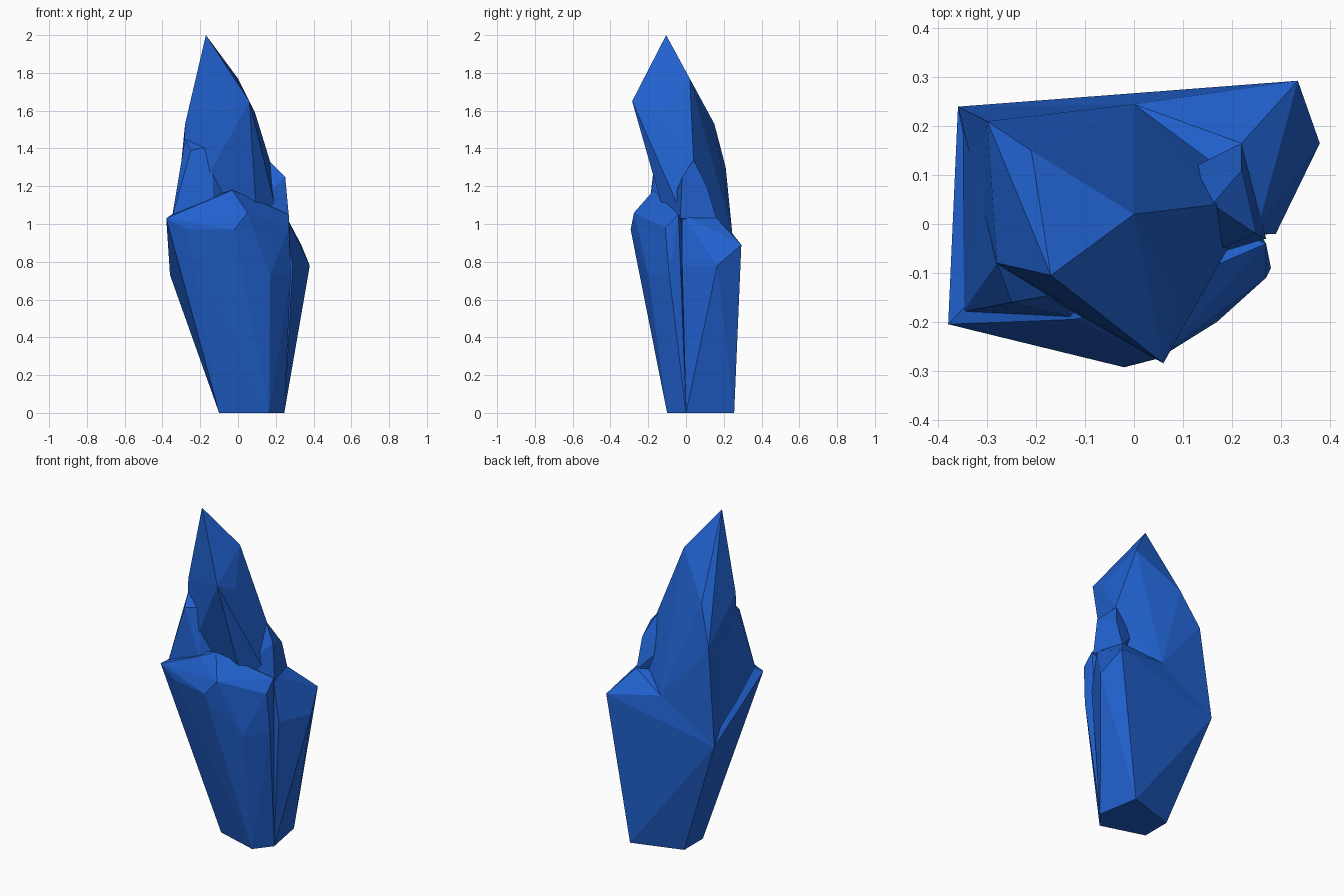
import bpy, bmesh

mat = bpy.data.materials.new("blue_crystal")
mat.diffuse_color = (0.015, 0.12, 0.62, 1)


def crystal(name, points):
    """Flat-faced convex shard spanned by its corner points."""
    bm = bmesh.new()
    for p in points:
        bm.verts.new(p)
    res = bmesh.ops.convex_hull(bm, input=bm.verts[:])
    junk = {g for g in res["geom_interior"] + res["geom_unused"]
            if isinstance(g, bmesh.types.BMVert)}
    bmesh.ops.delete(bm, geom=list(junk), context='VERTS')
    bmesh.ops.recalc_face_normals(bm, faces=bm.faces[:])
    me = bpy.data.meshes.new(name)
    bm.to_mesh(me)
    bm.free()
    me.materials.append(mat)
    ob = bpy.data.objects.new(name, me)
    bpy.context.collection.objects.link(ob)
    return ob


# Shared corners
left_shoulder = (-.36, .24, .73)
base_left_back = (-.10, .16, 0)
base_left = (-.10, -.02, 0)
base_front = (.165, -.10, 0)
base_right = (.245, 0, 0)
base_back = (.20, .255, 0)

# Tall leaning spire
crystal("main_spire", [
    (-.17, -.105, 2.0), (0, .02, 1.77), (.06, -.285, 1.65), (.09, -.155, 1.59),
    (-.28, -.08, 1.53), (-.21, .15, 1.53), (-.30, .21, 1.30), (.17, .04, 1.33),
    (.10, -.10, 1.0), (.22, 0, 1.0), (.18, .12, 1.0), (0, .245, .95),
    (-.30, -.08, 1.0), left_shoulder])

# Broad shard at the back right
crystal("back_shard", [
    left_shoulder, (.335, .293, .89), (.38, .165, .78), (0, .245, .95),
    (.22, .165, 1.03), (.25, -.02, 1.05), (.29, -.02, .78), (-.25, -.05, .95),
    (.26, .15, .27), (.21, .26, .27),
    base_left_back, base_left, base_right, base_back])

# Broad shard at the front
crystal("front_shard", [
    (-.38, -.205, 1.03), (-.27, -.232, .97), (-.02, -.293, .97), (.05, -.275, 1.06),
    (.17, -.20, .73), (.27, -.11, .98), (.28, -.09, .74), (.27, -.04, 1.05),
    (-.03, -.17, 1.18), (-.12, -.195, 1.14), (-.28, -.10, 1.10), left_shoulder,
    base_left_back, base_left, base_front, base_right])

# Small shard on the left front
crystal("left_small_shard", [
    (-.28, -.08, 1.45), (-.14, -.14, 1.41), (-.25, -.16, 1.39), (-.32, -.12, 1.20),
    (-.30, .20, 1.28), (-.13, -.19, 1.13), (-.35, -.18, 1.03), (-.05, -.12, 1.10),
    (-.35, .20, .80)])

# Small shard on the right
crystal("right_small_shard", [
    (.16, .04, 1.34), (.25, -.02, 1.25), (.22, .11, 1.20), (.22, .165, 1.02),
    (.27, -.03, 1.03), (.10, -.08, 1.10), (.05, .08, 1.20), (.05, 0, .90)])
